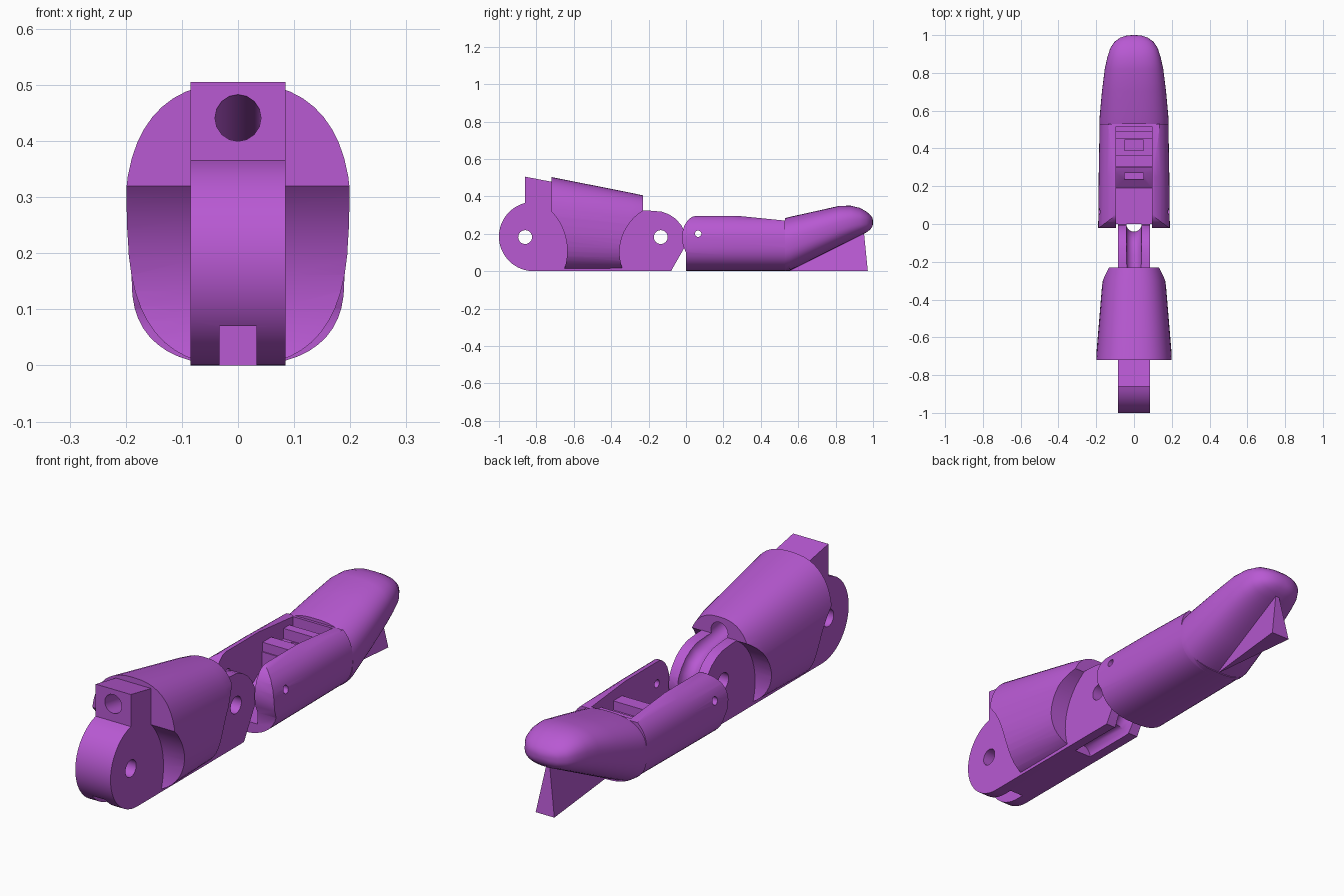
import bpy, bmesh, math
from mathutils import Vector

if "Cube" in bpy.data.objects:
    bpy.data.objects.remove(bpy.data.objects["Cube"])

purple = bpy.data.materials.new("purple plastic")
purple.diffuse_color = (0.48, 0.10, 0.65, 1)
purple.use_nodes = True
purple.node_tree.nodes["Principled BSDF"].inputs["Base Color"].default_value = purple.diffuse_color


def finish(name, bm):
    bmesh.ops.recalc_face_normals(bm, faces=bm.faces)
    me = bpy.data.meshes.new(name)
    bm.to_mesh(me)
    bm.free()
    me.materials.append(purple)
    ob = bpy.data.objects.new(name, me)
    bpy.context.collection.objects.link(ob)
    return ob


def plate(name, profile, half):
    """Side profile of (y, z) points extruded to x = +-half."""
    bm = bmesh.new()
    face = bm.faces.new([bm.verts.new((-half, y, z)) for y, z in profile])
    res = bmesh.ops.extrude_face_region(bm, geom=[face])
    moved = [v for v in res["geom"] if isinstance(v, bmesh.types.BMVert)]
    bmesh.ops.translate(bm, verts=moved, vec=(2 * half, 0, 0))
    return finish(name, bm)


def box(name, y0, y1, z0, z1, half):
    return plate(name, [(y0, z0), (y1, z0), (y1, z1), (y0, z1)], half)


def arc(y, z, r, a0=0, a1=360, n=48):
    return [(y + r * math.cos(math.radians(a0 + (a1 - a0) * i / n)),
             z + r * math.sin(math.radians(a0 + (a1 - a0) * i / n))) for i in range(n)]


def loft(name, sections, power=2.5, n=48):
    """Rounded rings given as (y, z bottom, z top, half width)."""
    bm = bmesh.new()
    rings = []
    for y, z0, z1, w in sections:
        ring = []
        for i in range(n):
            c, s = math.cos(2 * math.pi * i / n), math.sin(2 * math.pi * i / n)
            x = math.copysign(abs(c) ** (2 / power), c) * w
            z = math.copysign(abs(s) ** (2 / power), s) * (z1 - z0) / 2 + (z0 + z1) / 2
            ring.append(bm.verts.new((x, y, z)))
        rings.append(ring)
    for a, b in zip(rings, rings[1:]):
        for i in range(n):
            j = (i + 1) % n
            bm.faces.new((a[i], a[j], b[j], b[i]))
    bm.faces.new(rings[0])
    bm.faces.new(rings[-1])
    return finish(name, bm)


def tube(name, path, r):
    cu = bpy.data.curves.new(name, "CURVE")
    cu.dimensions = "3D"
    cu.bevel_depth, cu.bevel_resolution, cu.use_fill_caps = r, 6, True
    sp = cu.splines.new("POLY")
    sp.points.add(len(path) - 1)
    for p, (y, z) in zip(sp.points, path):
        p.co = (0, y, z, 1)
    tmp = bpy.data.objects.new(name + "_path", cu)
    bpy.context.collection.objects.link(tmp)
    dg = bpy.context.evaluated_depsgraph_get()
    me = bpy.data.meshes.new_from_object(tmp.evaluated_get(dg))
    bpy.data.objects.remove(tmp)
    bm = bmesh.new()
    bm.from_mesh(me)
    bmesh.ops.remove_doubles(bm, verts=bm.verts, dist=1e-5)
    return finish(name, bm)


def combine(target, other, op="DIFFERENCE"):
    """Apply a boolean and discard the helper."""
    m = target.modifiers.new("cut", "BOOLEAN")
    m.operation, m.object, m.solver = op, other, "EXACT"
    dg = bpy.context.evaluated_depsgraph_get()
    me = bpy.data.meshes.new_from_object(target.evaluated_get(dg))
    target.modifiers.clear()
    target.data = me
    bpy.data.objects.remove(other)


def smooth(ob, angle=28):
    bpy.ops.object.select_all(action="DESELECT")
    ob.select_set(True)
    bpy.context.view_layer.objects.active = ob
    bpy.ops.object.shade_smooth_by_angle(angle=math.radians(angle))


# Lower finger segment: rounded shell scooped at both joints
lower = loft("lower_segment", [(-.72, 0, .503, .202), (-.3, 0, .42, .167), (-.23, 0, .405, .15)])
combine(lower, plate("front_scoop", arc(-.945, .107, .31, n=72), .4))
combine(lower, plate("rear_scoop", arc(-.095, .1, .26, n=72), .4))

# Hinge tongues and the raised cable block form one central spine
spine = plate("spine", arc(-.815, .185, .185, 270, 104, 36) +
              [(-.86, .365), (-.86, .505), (-.72, .478), (-.6, .45), (-.4, .41), (-.3, .325),
               (-.2, .324), (-.13, .318), (-.09, .303), (-.055, .28), (-.025, .245),
               (-.006, .21), (0, .175), (-.006, .13), (-.08, 0)], .085)
combine(lower, spine, "UNION")

# Hinge pin holes, cable tunnel wrapping round the joint, underside slot
for y in (-.86, -.135):
    combine(lower, plate("pin_hole", arc(y, .182, .037, n=32), .4))
combine(lower, tube("cable_tunnel", [(-.92, .452), (-.86, .441), (-.23, .34), (-.16, .328), (-.1, .314),
                                     (-.05, .283), (-.015, .235), (0, .18), (-.01, .12),
                                     (-.05, .05), (-.1, .005), (-.34, .002)], .041))
combine(lower, box("under_slot", -1.1, -.78, -.1, .07, .033))
smooth(lower)

# Upper finger segment: rounded trough with a curved front edge
upper = loft("upper_segment", [(-.06, 0, .31, .19), (.25, 0, .31, .187), (.6, 0, .305, .181)])
combine(upper, plate("side_outline", [(0, 0), (.56, 0), (.53, .13), (.53, .27), (.28, .295), (.05, .295),
                                      (.03, .289), (.01, .272), (-.008, .245), (-.019, .21),
                                      (-.022, .175), (-.016, .135), (0, .1)], .4), "INTERSECT")
combine(upper, plate("trough", [(-.1, .05), (.19, .05), (.27, .11), (.3, .12), (.3, .2),
                                (.515, .2), (.515, .4), (-.1, .4)], .095))
combine(upper, plate("small_pin_hole", arc(.065, .2, .017, n=24), .4))
for y0, y1 in ((.235, .27), (.39, .445)):
    combine(upper, box("pocket", y0, y1, .06, .3, .05))
smooth(upper)

# Cable tie bars across the trough
for i, (y0, y1, z) in enumerate(((.305, .365, .24), (.45, .49, .245))):
    box(f"tie_bar_{i + 1}", y0, y1, .195, z, .097)

# Fingertip bending upward to a rounded end
tip = loft("fingertip", [(.53, 0, .283, .183), (.555, .003, .29, .183), (.7, .075, .322, .17),
                         (.82, .135, .349, .155), (.88, .165, .35, .142), (.93, .19, .338, .126),
                         (.965, .207, .318, .103), (.987, .224, .299, .072), (.997, .24, .284, .04),
                         (1, .255, .27, .012)])
smooth(tip, 35)

# Wedge-shaped foot under the fingertip
bm = bmesh.new()
pts = [(0, .55, 0), (-.045, .972, 0), (.045, .972, 0), (-.006, .95, .22), (.006, .95, .22)]
bmesh.ops.convex_hull(bm, input=[bm.verts.new(Vector(p)) for p in pts])
finish("support_foot", bm)
